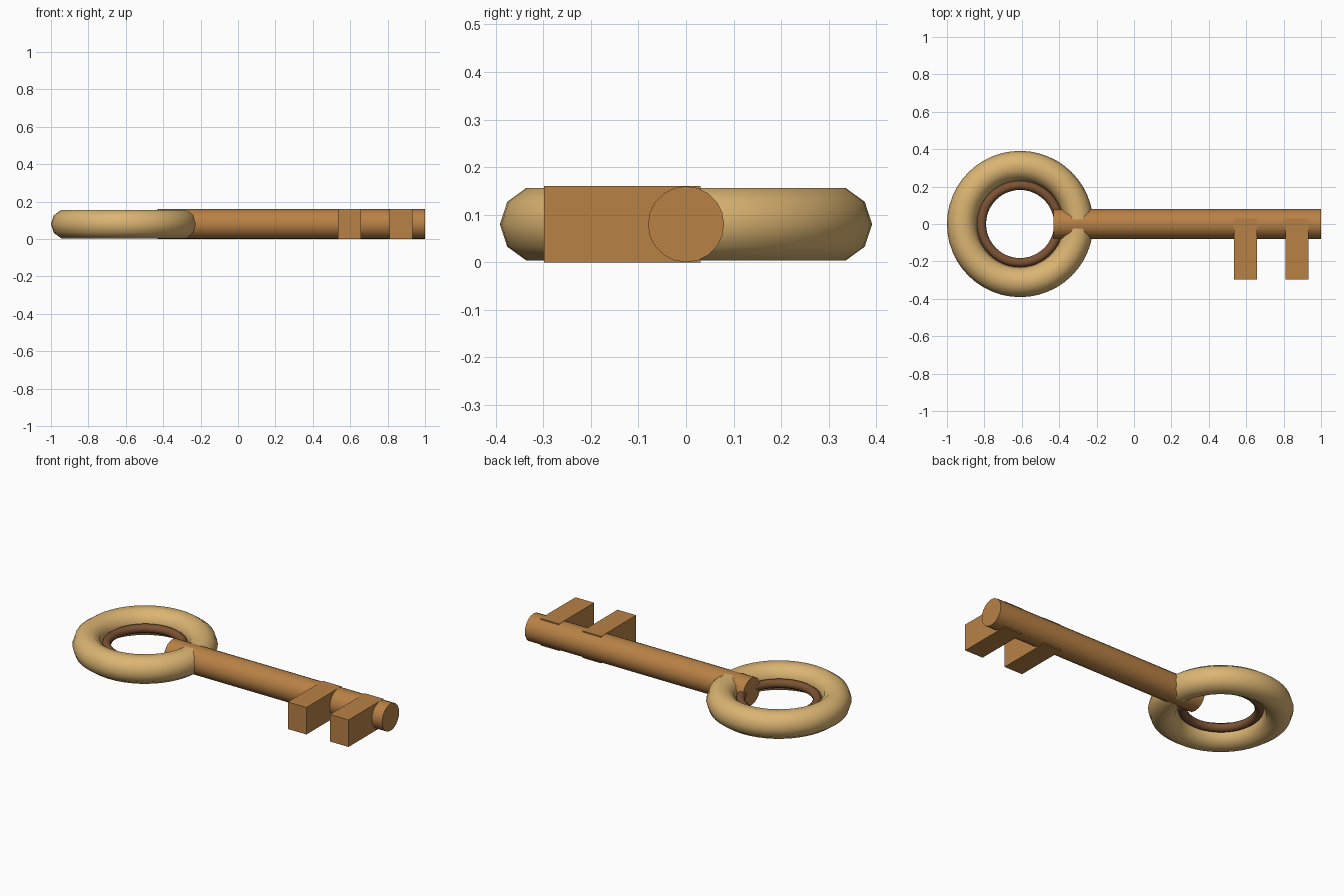
import bpy
import math

cube = bpy.data.objects.get("Cube")
if cube:
    bpy.data.objects.remove(cube, do_unlink=True)

MID = 0.08      # height of the key's centre plane
BOW_X = -0.609  # centre of the ring handle


def material(name, rgb):
    mat = bpy.data.materials.new(name)
    mat.use_nodes = True
    mat.diffuse_color = (*rgb, 1)
    mat.node_tree.nodes["Principled BSDF"].inputs["Base Color"].default_value = (*rgb, 1)
    return mat


gold = material("pale gold", (0.71, 0.46, 0.17))
bronze = material("bronze", (0.48, 0.22, 0.06))
brown = material("dark brown", (0.20, 0.085, 0.033))


def finish(name, mat, smooth=True):
    obj = bpy.context.object
    obj.name = name
    obj.data.materials.append(mat)
    if smooth:
        bpy.ops.object.shade_smooth_by_angle(angle=math.radians(40))
    return obj


def ring(name, major, minor, sides, mat):
    bpy.ops.mesh.primitive_torus_add(
        location=(BOW_X, 0, MID), major_radius=major, minor_radius=minor,
        major_segments=48, minor_segments=sides)
    finish(name, mat)


def box(name, x0, x1, y0, y1, mat):
    bpy.ops.mesh.primitive_cube_add(size=1, location=((x0 + x1) / 2, (y0 + y1) / 2, MID))
    bpy.context.object.scale = (x1 - x0, y1 - y0, 2 * MID)
    bpy.ops.object.transform_apply(location=False, rotation=False, scale=True)
    finish(name, mat, smooth=False)


# Ring handle with a thin liner just inside it
ring("handle_ring", 0.311, 0.08, 10, gold)
ring("inner_ring", 0.207, 0.025, 10, brown)

# Shaft, running through the handle into its opening
start, end = -0.43, 1.0
bpy.ops.mesh.primitive_cylinder_add(
    vertices=20, radius=MID, depth=end - start,
    location=((start + end) / 2, 0, MID), rotation=(0, math.pi / 2, 0))
finish("shaft", bronze)

# Two teeth towards the front
for name, x in (("inner_tooth", 0.535), ("outer_tooth", 0.811)):
    box(name, x, x + 0.122, -0.298, 0.03, bronze)
